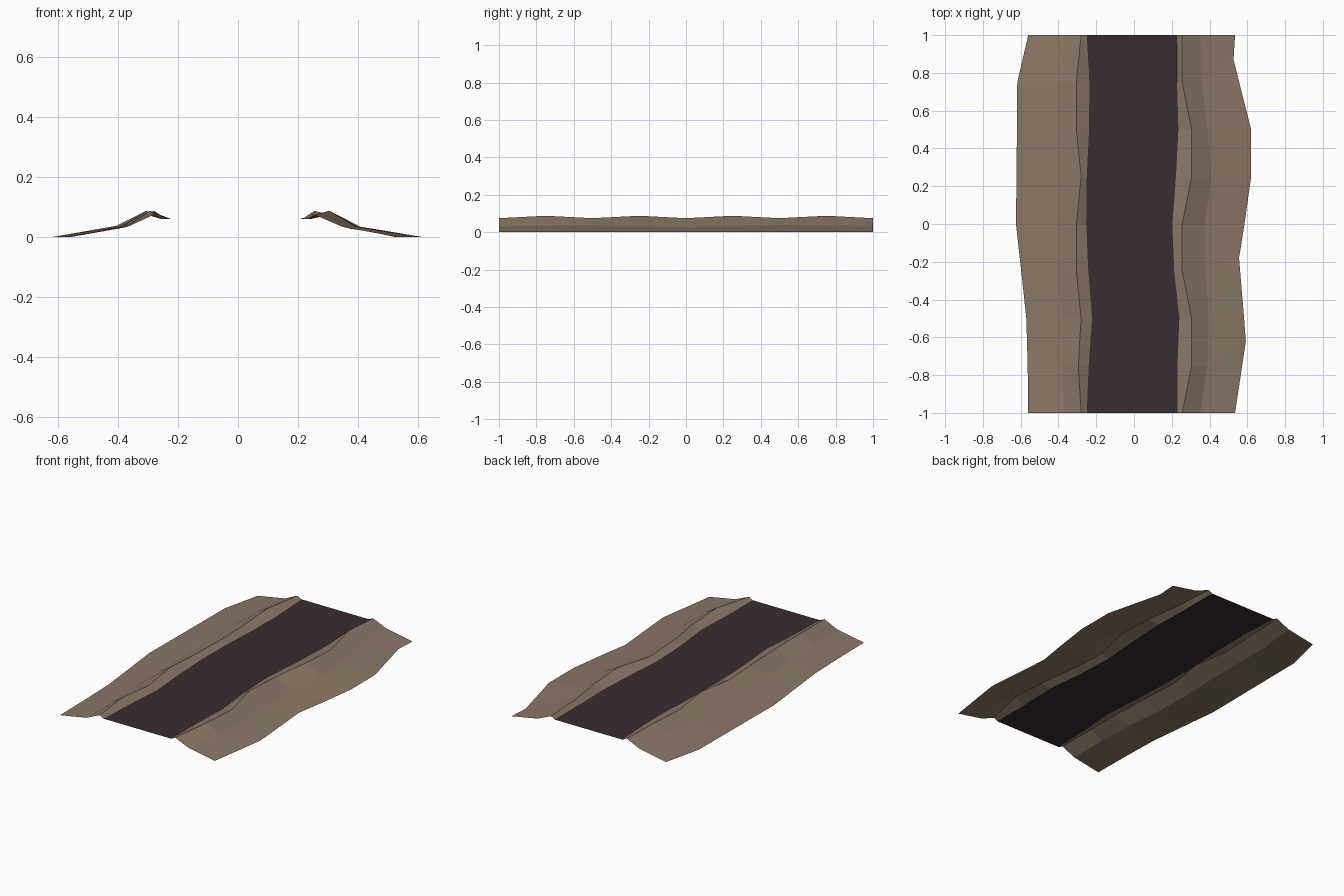
import bpy

if "Cube" in bpy.data.objects:
    bpy.data.objects.remove(bpy.data.objects["Cube"])


def material(name, rgb):
    m = bpy.data.materials.new(name)
    m.diffuse_color = (*rgb, 1)
    m.use_nodes = True
    m.node_tree.nodes["Principled BSDF"].inputs["Base Color"].default_value = m.diffuse_color
    return m


def loft(name, columns, mat):
    """Skin quads between neighbouring point columns."""
    n = len(columns[0])
    verts = [p for col in columns for p in col]
    faces = [(c * n + r, (c + 1) * n + r, (c + 1) * n + r + 1, c * n + r + 1)
             for c in range(len(columns) - 1) for r in range(n - 1)]
    me = bpy.data.meshes.new(name)
    me.from_pydata(verts, [], faces)
    me.materials.append(mat)
    ob = bpy.data.objects.new(name, me)
    bpy.context.collection.objects.link(ob)
    return ob


earth = material("earth brown", (0.25, 0.19, 0.134))
dark = material("dark trench floor", (0.038, 0.026, 0.029))

rows = [-1 + 0.25 * i for i in range(9)]
ridge_z = [0.075, 0.088] * 4 + [0.075]
mid_z = [0.034, 0.037, 0.036, 0.03, 0.028, 0.034, 0.038, 0.036, 0.034]


def column(xs, zs, ys=rows):
    return [(x, y, z) for x, y, z in zip(xs, ys, zs)]


flat = [0.0] * 9
water = [0.06] * 9

# Left bank, from the ground edge over the crest to the inner lip
left_inner = column([-.25, -.24, -.222, -.242, -.253, -.25, -.238, -.236, -.25], water)
left = [
    column([-.56, -.563, -.57, -.597, -.625, -.622, -.62, -.618, -.56], flat),
    column([-.37, -.375, -.385, -.40, -.405, -.40, -.405, -.40, -.37], mid_z),
    column([-.28, -.295, -.28, -.305, -.305, -.28, -.305, -.305, -.28], ridge_z),
    left_inner]
loft("left_bank", left, earth)

# Right bank, from the inner lip to the ground edge
right_inner = column([.23, .23, .24, .213, .203, .222, .235, .228, .226], water)
right = [
    right_inner,
    column([.255, .305, .305, .255, .255, .305, .305, .255, .255], ridge_z),
    column([.35, .39, .395, .38, .375, .41, .39, .36, .35], mid_z),
    column([.535, .592, .583, .556, .585, .62, .62, .527, .535], flat,
           [-1, -.62, -.5, -.18, 0, .25, .5, .87, 1])]
loft("right_bank", right, earth)

# Flat dark strip between the two inner lips
loft("trench_floor", [left_inner, right_inner], dark)
